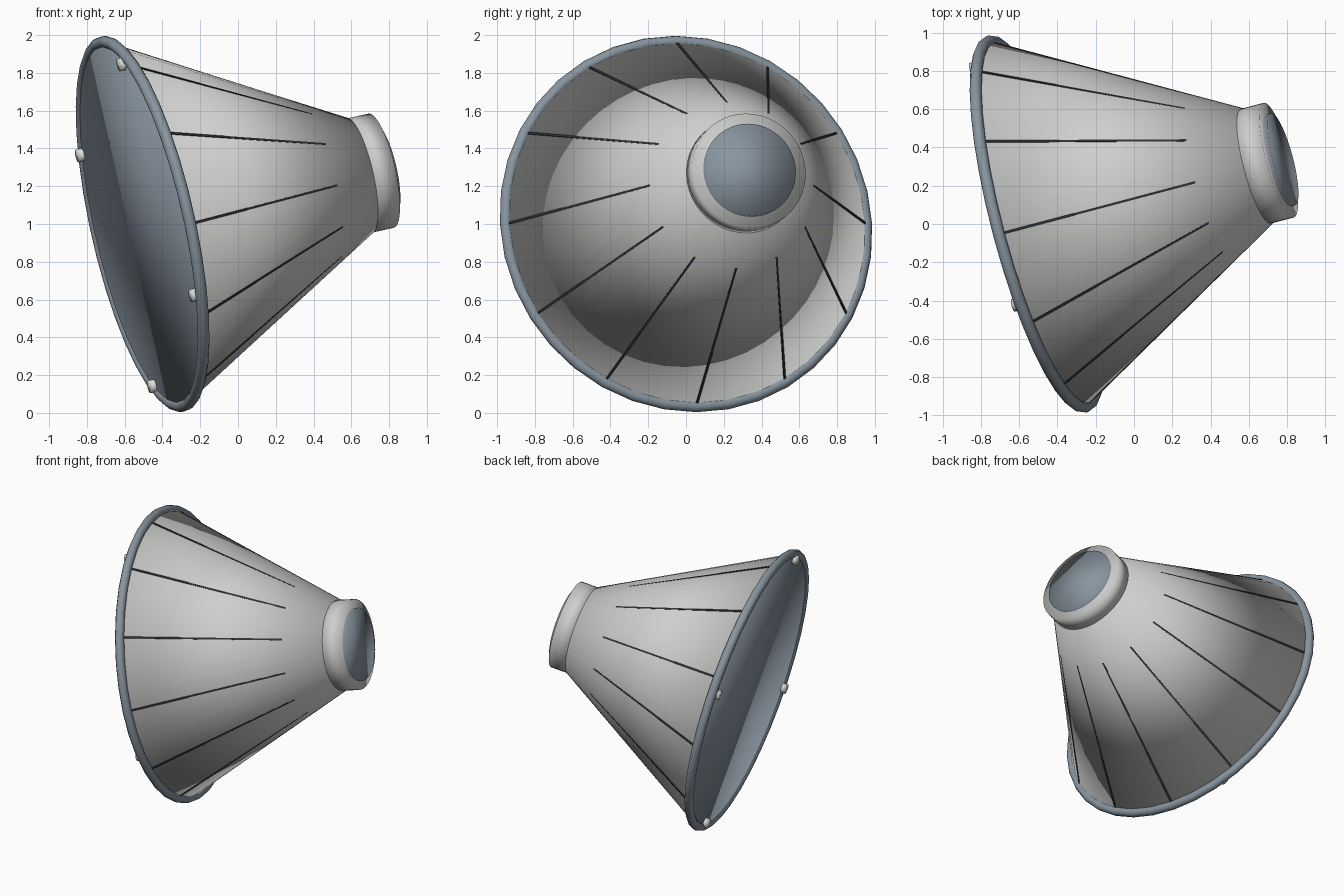
import bpy, bmesh, math
from mathutils import Matrix, Vector

if "Cube" in bpy.data.objects:
    bpy.data.objects.remove(bpy.data.objects["Cube"])

# Frame: local z runs along the tilted axis, origin at the rim centre
N = Vector((0.945, 0.250, 0.211)).normalized()
U = Vector((-N.y, N.x, 0)).normalized()
V = N.cross(U)
FRAME = Matrix.Translation((-0.505, 0, 1.0)) @ Matrix((U, V, N)).transposed().to_4x4()


def material(name, rgb):
    m = bpy.data.materials.new(name)
    m.diffuse_color = (*rgb, 1)
    m.use_nodes = True
    m.node_tree.nodes["Principled BSDF"].inputs["Base Color"].default_value = m.diffuse_color
    return m


SHELL = material("pale grey", (0.62, 0.63, 0.61))
BLUE = material("blue grey", (0.25, 0.30, 0.35))
DARK = material("dark seam", (0.03, 0.033, 0.037))
CLIP = material("light clip", (0.72, 0.72, 0.70))


def finish(name, bm, mat, smooth=True):
    me = bpy.data.meshes.new(name)
    bmesh.ops.recalc_face_normals(bm, faces=bm.faces)
    bm.to_mesh(me)
    bm.free()
    me.materials.append(mat)
    for p in me.polygons:
        p.use_smooth = smooth
    ob = bpy.data.objects.new(name, me)
    ob.matrix_world = FRAME
    bpy.context.collection.objects.link(ob)
    return ob


def frustum(name, r0, r1, z0, z1, mat, segments=48, at=(0, 0)):
    bm = bmesh.new()
    bmesh.ops.create_cone(bm, cap_ends=True, segments=segments, radius1=r0, radius2=r1,
                          depth=z1 - z0,
                          matrix=Matrix.Translation((at[0], at[1], (z0 + z1) / 2)))
    return finish(name, bm, mat)


# Main shell, neck and end discs
R0, R1, LEN = 0.985, 0.315, 1.21
frustum("cone_shell", R0, R1, 0, LEN, SHELL)
frustum("neck_collar", 0.31, 0.31, LEN - 0.02, 1.335, SHELL)
frustum("end_cap", 0.25, 0.25, 1.28, 1.358, BLUE)
frustum("base_disc", 0.965, 0.965, -0.018, 0.02, BLUE)

# Rim ring
bm = bmesh.new()
MAJ, MIN = 36, 10
rings = []
for i in range(MAJ):
    a = 2 * math.pi * i / MAJ
    ring = []
    for j in range(MIN):
        b = 2 * math.pi * j / MIN
        r = 0.988 + 0.031 * math.cos(b)
        ring.append(bm.verts.new((r * math.cos(a), r * math.sin(a), 0.031 * math.sin(b))))
    rings.append(ring)
for i in range(MAJ):
    for j in range(MIN):
        p, q, k = rings[i], rings[(i + 1) % MAJ], (j + 1) % MIN
        bm.faces.new((p[j], q[j], q[k], p[k]))
finish("rim_ring", bm, BLUE)

# Twelve thin seams that sink into the shell towards the neck
bm = bmesh.new()
S_END = 0.97
r_end = R0 + (R1 - R0) * S_END / LEN
for i in range(12):
    rot = Matrix.Rotation(math.radians(30 * i), 4, 'Z')
    w = 0.006
    profile = [(R0 + 0.006, 0.0), (r_end, S_END), (r_end - 0.02, S_END), (R0 - 0.02, 0.0)]
    sides = [[bm.verts.new(rot @ Vector((r, y, z))) for r, z in profile] for y in (-w, w)]
    bm.faces.new(sides[0])
    bm.faces.new(sides[1][::-1])
    for j in range(4):
        k = (j + 1) % 4
        bm.faces.new((sides[0][j], sides[1][j], sides[1][k], sides[0][k]))
finish("shell_seams", bm, DARK, False)

# Four small clips around the base
for i in range(4):
    a = math.radians(23.5 + 90 * i)
    frustum(f"rim_clip_{i + 1}", 0.034, 0.034, -0.05, 0.01, CLIP, 16,
            (0.95 * math.cos(a), 0.95 * math.sin(a)))
